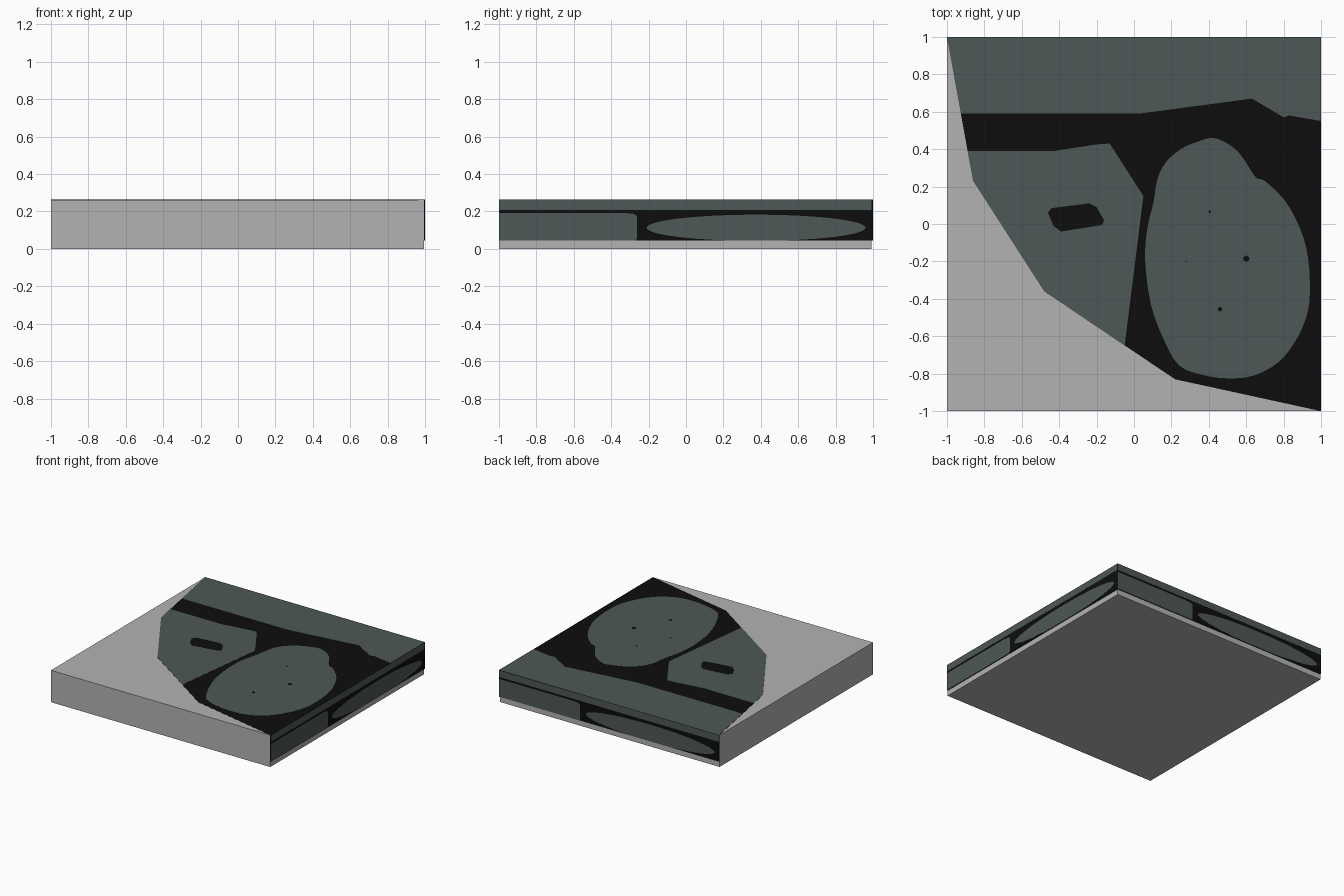
import bpy, bmesh, math
from mathutils import Matrix, Vector

if "Cube" in bpy.data.objects:
    bpy.data.objects.remove(bpy.data.objects["Cube"])

H = 0.265      # total height
LOW = 0.045    # lower edge of the side panels
LAYER = 0.0012 # height of each painted layer


def material(name, rgb):
    m = bpy.data.materials.new(name)
    m.diffuse_color = (*rgb, 1)
    m.use_nodes = True
    m.node_tree.nodes["Principled BSDF"].inputs["Base Color"].default_value = m.diffuse_color
    return m


GREY = material("light grey", (0.45, 0.45, 0.45))
SLATE = material("dark slate", (0.076, 0.098, 0.093))
BLACK = material("near black", (0.004, 0.004, 0.004))


def plate(name, pts, bottom, top, mat, matrix=Matrix()):
    """Flat outline extruded from bottom to top, then moved by matrix."""
    bm = bmesh.new()
    face = bm.faces.new([bm.verts.new((x, y, bottom)) for x, y in pts])
    ext = bmesh.ops.extrude_face_region(bm, geom=[face])["geom"]
    for v in ext:
        if isinstance(v, bmesh.types.BMVert):
            v.co.z = top
    bmesh.ops.recalc_face_normals(bm, faces=bm.faces)
    bm.transform(matrix)
    me = bpy.data.meshes.new(name)
    bm.to_mesh(me)
    bm.free()
    me.materials.append(mat)
    ob = bpy.data.objects.new(name, me)
    bpy.context.collection.objects.link(ob)
    return ob


def ellipse(cx, cy, rx, ry, n):
    return [(cx + rx * math.cos(2 * math.pi * i / n),
             cy + ry * math.sin(2 * math.pi * i / n)) for i in range(n)]


def smooth_loop(pts, steps=3):
    """Closed rounded outline through the given points."""
    p, out = [Vector(q) for q in pts], []
    n = len(p)
    for i in range(n):
        a, b, c, d = p[i - 1], p[i], p[(i + 1) % n], p[(i + 2) % n]
        for k in range(steps):
            t = k / steps
            out.append(tuple(0.5 * (2 * b + (c - a) * t + (2 * a - 5 * b + 4 * c - d) * t * t
                                    + (3 * b - a - 3 * c + d) * t ** 3)))
    return out


# Main slab
IN = 0.993
T0 = H - 3 * LAYER
plate("slab", [(-1, -1), (IN, -1), (IN, IN), (-1, IN)], 0, T0, GREY)

# Black painted top with a faceted curved edge
plate("top_cover", [(-1, 1), (-0.86, 0.23), (-0.48, -0.36), (0.22, -0.83), (1, -1), (1, 1)],
      T0 - LAYER, T0 + LAYER, BLACK)
T1, T2 = T0 + LAYER, T0 + 2 * LAYER

# Slate patches on the top
plate("top_back_band", [(-1, 1), (-0.925, 0.59), (0.03, 0.59), (0.63, 0.67), (0.80, 0.57),
                        (0.83, 0.58), (1, 0.55), (1, 1)], T1, T2, SLATE)
plate("top_angular_patch", [(-0.89, 0.39), (-0.86, 0.23), (-0.48, -0.36), (-0.05, -0.65),
                            (0.05, 0.15), (-0.13, 0.43), (-0.20, 0.425), (-0.43, 0.39)],
      T1, T2, SLATE)
plate("top_round_patch", smooth_loop([
    (0.42, 0.46), (0.50, 0.43), (0.57, 0.37), (0.65, 0.25), (0.70, 0.23), (0.81, 0.12),
    (0.89, -0.03), (0.93, -0.18), (0.94, -0.37), (0.92, -0.50), (0.86, -0.63), (0.77, -0.74),
    (0.64, -0.81), (0.50, -0.825), (0.36, -0.805), (0.24, -0.755), (0.16, -0.62),
    (0.09, -0.43), (0.06, -0.20), (0.07, -0.03), (0.105, 0.12), (0.125, 0.24), (0.17, 0.33),
    (0.25, 0.40), (0.34, 0.44)]), T1, T2, SLATE)

# Black marks on the patches
plate("top_slot_mark", [(-0.46, 0.06), (-0.44, 0.085), (-0.24, 0.11), (-0.20, 0.09),
                        (-0.16, 0.02), (-0.17, -0.005), (-0.39, -0.04), (-0.43, -0.01)],
      T2, H, BLACK)
for i, (x, y, r) in enumerate([(0.405, 0.065, 0.007), (0.60, -0.185, 0.017),
                               (0.28, -0.20, 0.004), (0.46, -0.455, 0.012)]):
    plate(f"top_dot_{i + 1}", ellipse(x, y, r, r, 8), T2, H, BLACK)

# Side panels: the same painted strip on the right and on the back
to_right = Matrix(((0, 0, 1, 0), (1, 0, 0, 0), (0, 1, 0, 0), (0, 0, 0, 1)))
for side, mtx in (("right", to_right),
                  ("back", Matrix.Rotation(math.pi / 2, 4, "Z") @ to_right)):
    out = 1 - LAYER
    plate(side + "_panel", [(-1, LOW), (out, LOW), (out, T1), (-1, T1)], IN - 0.001, out, BLACK, mtx)
    plate(side + "_top_band", [(-1, 0.208), (1, 0.208), (1, T2), (-1, T2)], out, 1, SLATE, mtx)
    plate(side + "_block_patch", [(-1, LOW), (-0.268, LOW), (-0.262, 0.06), (-0.262, 0.175),
                                  (-0.28, 0.188), (-0.33, 0.192), (-1, 0.192)], out, 1, SLATE, mtx)
    oval = [(u, max(z, LOW)) for u, z in ellipse(0.375, 0.113, 0.585, 0.07, 64)]
    plate(side + "_oval_patch", oval, out, 1, SLATE, mtx)
